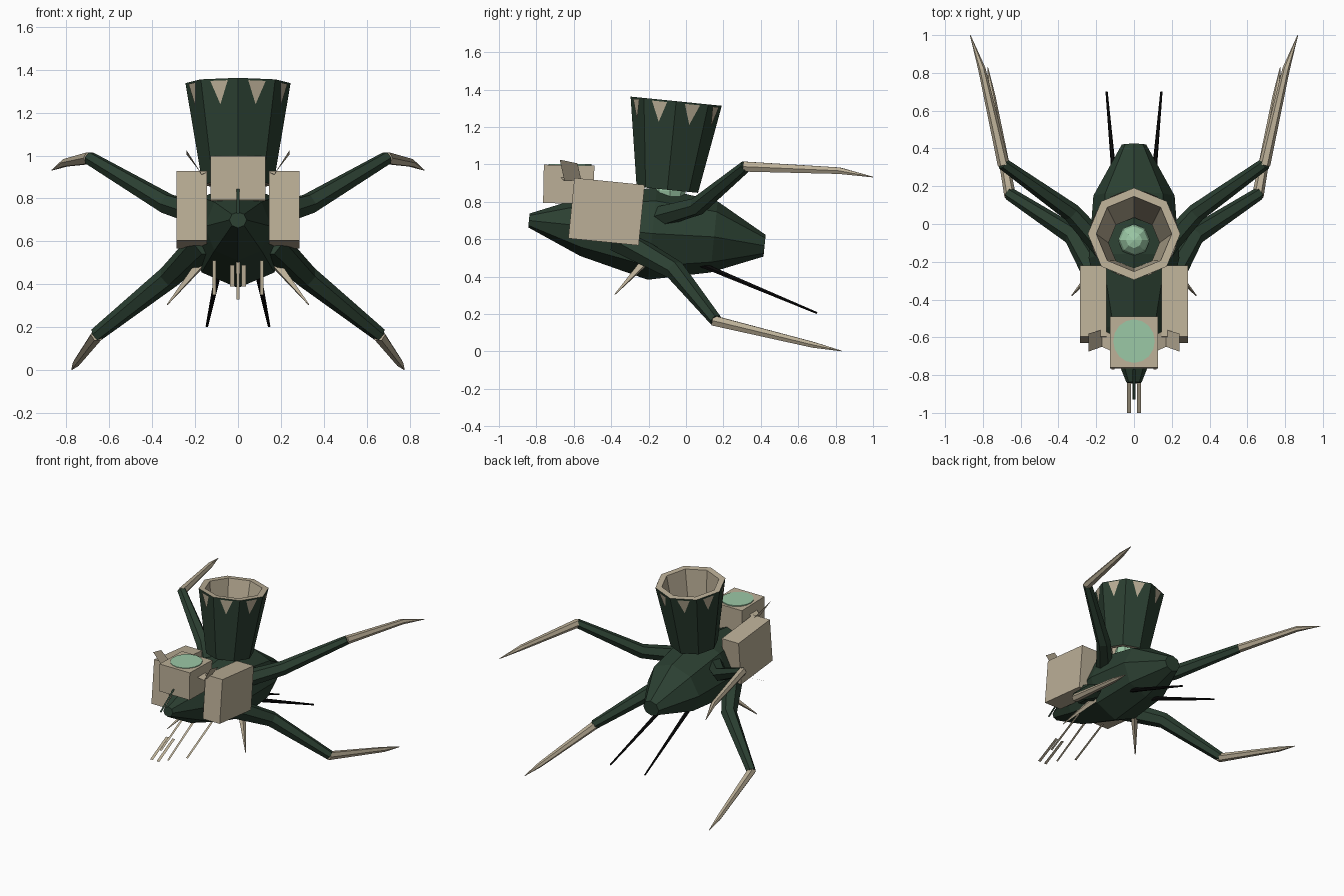
import bpy, bmesh, math
from mathutils import Vector, Matrix

if "Cube" in bpy.data.objects:
    bpy.data.objects.remove(bpy.data.objects["Cube"])


def mat(name, rgb):
    m = bpy.data.materials.new(name)
    m.diffuse_color = (*rgb, 1)
    m.use_nodes = True
    m.node_tree.nodes["Principled BSDF"].inputs["Base Color"].default_value = m.diffuse_color
    return m


GREEN = mat("dark green", (0.024, 0.050, 0.031))
TAN = mat("bone tan", (0.50, 0.43, 0.31))
MINT = mat("mint glow", (0.33, 0.58, 0.38))
BLACK = mat("black", (0.003, 0.003, 0.003))
TILT = -0.1  # whole animal pitches slightly nose-up


def make(name, verts, faces, mats, idx=None, fix=True):
    me = bpy.data.meshes.new(name)
    me.from_pydata([tuple(v) for v in verts], [], faces)
    for m in mats:
        me.materials.append(m)
    if idx:
        for p, i in zip(me.polygons, idx):
            p.material_index = i
    if fix:
        bm = bmesh.new()
        bm.from_mesh(me)
        bmesh.ops.recalc_face_normals(bm, faces=bm.faces)
        bm.to_mesh(me)
        bm.free()
    ob = bpy.data.objects.new(name, me)
    bpy.context.collection.objects.link(ob)
    return ob


def skin(rings, closed=False):
    """Join equal-length vertex rings; cap the ends unless closed into a loop."""
    n, k = len(rings[0]), len(rings)
    verts = [v for r in rings for v in r]
    faces = []
    for j in range(k if closed else k - 1):
        a, b = j * n, ((j + 1) % k) * n
        faces += [(a + i, a + (i + 1) % n, b + (i + 1) % n, b + i) for i in range(n)]
    if not closed:
        faces += [tuple(range(n))[::-1], tuple(range((k - 1) * n, k * n))]
    return verts, faces


def tube(name, pts, radii, m, sides=6):
    pts = [Vector(p) for p in pts]
    rings = []
    for i, (p, r) in enumerate(zip(pts, radii)):
        d = Vector()
        if i > 0:
            d += (p - pts[i - 1]).normalized()
        if i < len(pts) - 1:
            d += (pts[i + 1] - p).normalized()
        d.normalize()
        s = d.cross(Vector((0, 0, 1))).normalized()
        u = s.cross(d)
        rings.append([p + r * (s * math.cos(t) + u * math.sin(t))
                      for t in (math.tau * q / sides for q in range(sides))])
    return make(name, *skin(rings), [m])


def box(name, c, size, m, rot=0.0):
    bm = bmesh.new()
    M = Matrix.Translation(c) @ Matrix.Rotation(rot, 4, 'X') @ Matrix.Diagonal((*size, 1))
    bmesh.ops.create_cube(bm, size=1, matrix=M)
    me = bpy.data.meshes.new(name)
    bm.to_mesh(me)
    bm.free()
    me.materials.append(m)
    ob = bpy.data.objects.new(name, me)
    bpy.context.collection.objects.link(ob)


def strip(name, a, b, w0, w1, m):
    """Flat feeler, wide along x."""
    (x0, y0, z0), (x1, y1, z1) = a, b
    make(name, [(x0 - w0, y0, z0), (x0 + w0, y0, z0), (x1 + w1, y1, z1), (x1 - w1, y1, z1)],
         [(0, 3, 2, 1)], [m], fix=False)


# Body: eight-sided spindle
rings = []
for y, zc, rx, rz in [(-.84, .70, .04, .037), (-.55, .67, .155, .16), (-.18, .63, .24, .247),
                      (.15, .612, .215, .19), (.42, .565, .065, .058)]:
    rings.append([Vector((rx * math.sin(t), y - TILT * rz * math.cos(t), zc + rz * math.cos(t)))
                  for t in (math.tau * i / 8 for i in range(8))])
make("body", *skin(rings), [GREEN])

# Chimney on the back: green shell, tan rim and funnel, open at both ends
L = 0.476
CM = Matrix.Translation((0, -.10, .864)) @ Matrix.Rotation(TILT, 4, 'X')


def octagon(r, h):
    return [CM @ Vector((r * math.sin(t), r * math.cos(t), h))
            for t in (math.tau * i / 8 for i in range(8))]


v, f = skin([octagon(.165, 0), octagon(.245, L), octagon(.20, L), octagon(.135, 0)], closed=True)
make("chimney", v, f, [GREEN, TAN], [0] * 8 + [1] * 24)

# Teeth painted just below the rim
for i in range(8):
    lo, hi = octagon(.172, 0), octagon(.252, L)
    a, b = [hi[i].lerp(hi[(i + 1) % 8], u) for u in (.27, .73)]
    a0, b0 = [lo[i].lerp(lo[(i + 1) % 8], u) for u in (.27, .73)]
    tip = hi[i].lerp(hi[(i + 1) % 8], .5).lerp(lo[i].lerp(lo[(i + 1) % 8], .5), .25)
    make("rim_tooth", [a.lerp(a0, .02), b.lerp(b0, .02), tip], [(0, 1, 2)], [TAN], fix=False)

# Glowing core at the chimney's foot
bm = bmesh.new()
bmesh.ops.create_uvsphere(bm, u_segments=8, v_segments=6, radius=.085,
                          matrix=Matrix.Translation((0, -.085, .86)))
me = bpy.data.meshes.new("core")
bm.to_mesh(me)
bm.free()
me.materials.append(MINT)
bpy.context.collection.objects.link(bpy.data.objects.new("core", me))

# Head box with round mint lens on top
box("head_box", (0, -.627, .893), (.254, .27, .205), TAN, -.02)
disc = [[Vector((.11 * math.cos(t), -.62 + .115 * math.sin(t), z)) for t in
         (math.tau * i / 16 for i in range(16))] for z in (.992, 1.001)]
make("lens", *skin(disc), [MINT])

for s in (1, -1):
    # Shoulder pod
    box("shoulder_pod", (s * .216, -.425, .747), (.142, .378, .325), TAN, TILT)
    # Folded ear plates beside the head
    make("ear_plate", [(s * .125, -.58, .93), (s * .125, -.67, .93), (s * .17, -.65, .91),
                       (s * .17, -.56, .915), (s * .24, -.675, 1.025), (s * .24, -.58, 1.005)],
         [(0, 1, 2, 3), (3, 2, 4, 5)], [TAN])
    # Upper leg
    tube("upper_leg", [(s * .15, -.14, .72), (s * .33, .06, .775), (s * .695, .32, .99)],
         [.06, .05, .032], GREEN)
    tube("upper_claw", [(s * .69, .31, .988), (s * .805, .82, .966), (s * .867, 1.0, .932)],
         [.031, .02, .002], TAN)
    # Lower leg
    tube("lower_leg", [(s * .15, -.36, .60), (s * .32, -.06, .435), (s * .66, .16, .165)],
         [.075, .055, .034], GREEN)
    tube("lower_claw", [(s * .655, .145, .165), (s * .752, .68, .035), (s * .775, .832, .002)],
         [.031, .018, .002], TAN)
    # Small belly spike
    tube("belly_spike", [(s * .18, -.21, .49), (s * .33, -.38, .305)], [.026, .003], TAN, 4)
    # Black tail sting
    tube("tail_sting", [(s * .09, .08, .465), (s * .145, .70, .205)], [.016, .006], BLACK)
    # Flat feelers
    strip("outer_feeler", (s * .11, -.47, .51), (s * .11, -.77, .35), .008, .008, TAN)
    strip("mouth_feeler", (s * .027, -.81, .49), (s * .027, -1.0, .39), .011, .011, TAN)

strip("middle_feeler", (0, -.48, .54), (0, -.84, .33), .009, .007, TAN)
strip("snout_feeler", (0, -.77, .845), (0, -.93, .73), .007, .007, GREEN)
